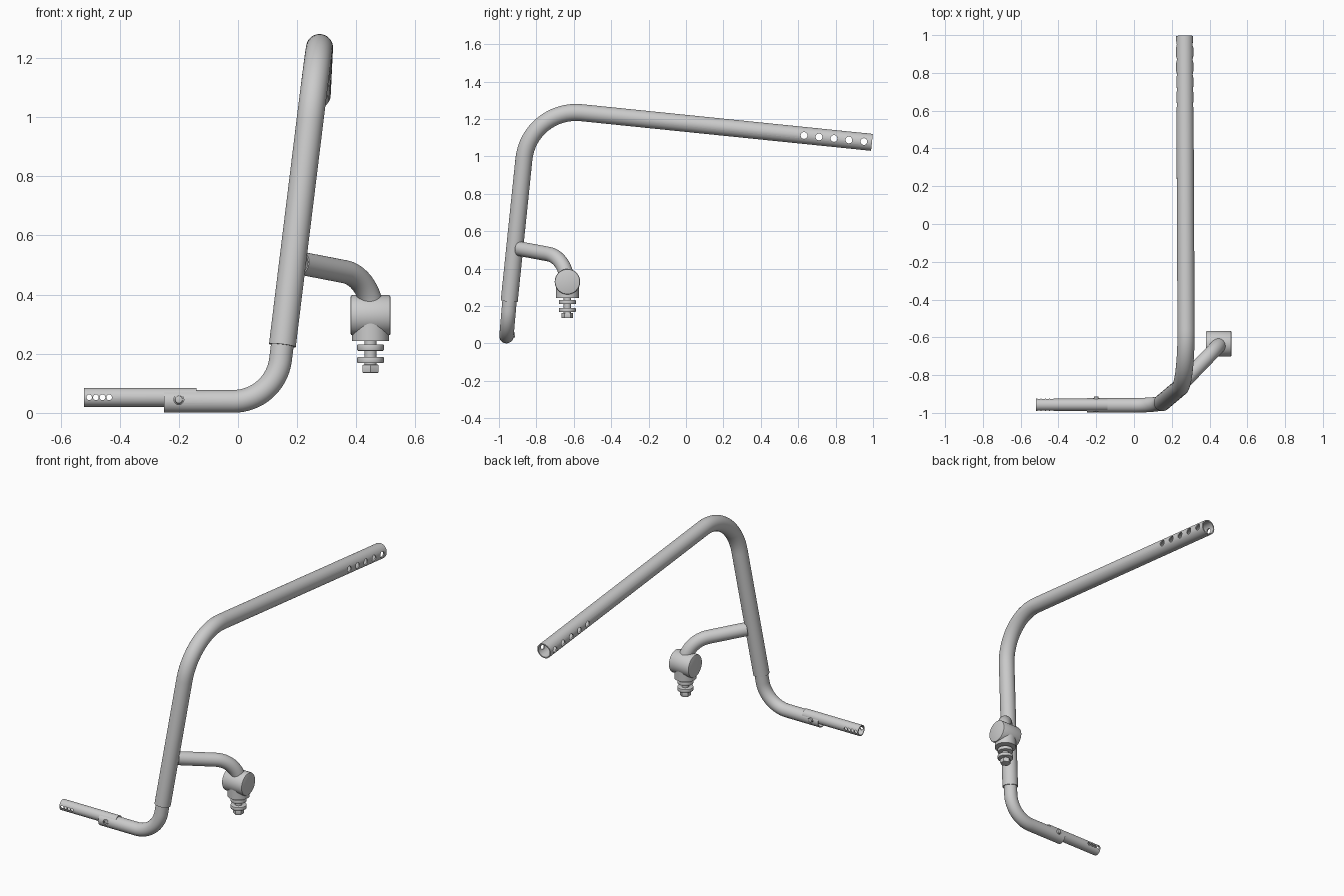
import bpy, bmesh, math
from mathutils import Vector, Matrix

if "Cube" in bpy.data.objects:
    bpy.data.objects.remove(bpy.data.objects["Cube"])

SIDES = 40


def finish(name, bm, angle=35):
    bmesh.ops.recalc_face_normals(bm, faces=bm.faces[:])
    me = bpy.data.meshes.new(name)
    bm.to_mesh(me)
    bm.free()
    ob = bpy.data.objects.new(name, me)
    bpy.context.collection.objects.link(ob)
    smooth(ob, angle)
    return ob


def smooth(ob, angle=35):
    bpy.ops.object.select_all(action='DESELECT')
    ob.select_set(True)
    bpy.context.view_layer.objects.active = ob
    bpy.ops.object.shade_smooth_by_angle(angle=math.radians(angle))


def bent_path(a, corner, b, tangent, steps=16):
    """Two straight runs joined by a circular bend."""
    a, c, b = Vector(a), Vector(corner), Vector(b)
    u, v = (a - c).normalized(), (b - c).normalized()
    half = u.angle(v) / 2
    radius = tangent * math.tan(half)
    centre = c + (u + v).normalized() * (tangent / math.cos(half))
    turn = math.pi - 2 * half
    axis = (-u).cross(v).normalized()
    start = c + u * tangent - centre
    arc = [centre + Matrix.Rotation(turn * i / steps, 3, axis) @ start
           for i in range(steps + 1)]
    return [a] + arc + [b]


def tube(name, path, radius, wall):
    """Sweep a hollow ring along a path, with open pipe ends."""
    pts = [Vector(p) for p in path]
    bm = bmesh.new()
    side = None
    rings = []
    for i, p in enumerate(pts):
        d1 = (pts[i] - pts[i - 1]).normalized() if i else None
        d2 = (pts[i + 1] - pts[i]).normalized() if i < len(pts) - 1 else None
        t = ((d1 or d2) + (d2 or d1)).normalized()
        if side is None:
            side = t.orthogonal()
        side = (side - t * side.dot(t)).normalized()
        up = t.cross(side)
        pair = []
        for r in (radius, radius - wall):
            pair.append([bm.verts.new(p + r * (math.cos(a) * side + math.sin(a) * up))
                         for a in (2 * math.pi * k / SIDES for k in range(SIDES))])
        rings.append(pair)

    def bridge(r1, r2):
        for k in range(SIDES):
            n = (k + 1) % SIDES
            bm.faces.new((r1[k], r1[n], r2[n], r2[k]))
    for p, q in zip(rings, rings[1:]):
        bridge(p[0], q[0])
        bridge(p[1], q[1])
    for end in (rings[0], rings[-1]):
        bridge(end[0], end[1])
    return finish(name, bm)


def cylinder(name, centre, radius, length, axis='Z', sides=SIDES, bevel=0):
    rot = {'X': Matrix.Rotation(math.pi / 2, 4, 'Y'),
           'Y': Matrix.Rotation(math.pi / 2, 4, 'X'), 'Z': Matrix()}[axis]
    bm = bmesh.new()
    bmesh.ops.create_cone(bm, cap_ends=True, segments=sides, radius1=radius,
                          radius2=radius, depth=length,
                          matrix=Matrix.Translation(centre) @ rot)
    if bevel:
        rims = [e for e in bm.edges if any(len(f.verts) > 4 for f in e.link_faces)]
        bmesh.ops.bevel(bm, geom=rims, offset=bevel, segments=2, affect='EDGES', profile=0.5)
    return finish(name, bm)


def drill(ob, centres, radius, axis):
    """Cut a row of round holes right through a tube."""
    for c in centres:
        cutter = cylinder("hole_cutter", c, radius, 0.2, axis, 20)
        cutter.hide_render = True
        mod = ob.modifiers.new("hole", 'BOOLEAN')
        mod.operation, mod.solver, mod.object = 'DIFFERENCE', 'EXACT', cutter
        bpy.context.view_layer.objects.active = ob
        bpy.ops.object.modifier_apply(modifier=mod.name)
        bpy.data.objects.remove(cutter)
    smooth(ob)


# Upper frame tube: leaning post, large bend, long arm with adjustment holes
corner = Vector((0.277, -0.838, 1.262))
arm_end = Vector((0.268, 0.994, 1.075))
post_foot = Vector((0.150, -0.945, 0.228))
main_tube = tube("main_tube", bent_path(post_foot, corner, arm_end, 0.28), 0.0455, 0.007)
holes = []
for i in range(5):
    y = 0.631 + 0.080 * i
    holes.append(corner.lerp(arm_end, (y - corner.y) / (arm_end.y - corner.y)))
drill(main_tube, holes, 0.018, 'X')

# Lower bent tube plugged into the post
lower_corner = Vector((0.126, -0.960, 0.039))
inside_post = post_foot + (corner - post_foot).normalized() * 0.10
lower_tube = tube("lower_tube", bent_path((-0.25, -0.96, 0.039), lower_corner,
                                          inside_post, 0.142), 0.0385, 0.006)
drill(lower_tube, [(-0.20, -0.96, 0.045)], 0.017, 'Y')

# Sliding extension with its row of small holes
extension = tube("extension_tube", [(-0.52, -0.957, 0.0525), (-0.14, -0.957, 0.0525)],
                 0.032, 0.006)
drill(extension, [(-0.503 + 0.0225 * i, -0.957, 0.0525) for i in range(4)], 0.0095, 'Y')

# Locking pin through both tubes
cylinder("locking_pin", (-0.20, -0.954, 0.045), 0.013, 0.080, 'Y', 24, 0.003)

# Side branch curving down into the mount
tube("branch_tube", bent_path((0.212, -0.888, 0.506), (0.440, -0.652, 0.462),
                              (0.456, -0.635, 0.335), 0.115), 0.039, 0.006)

# Mount: horizontal barrel, collar, washers, stem and nut
mx, my = 0.448, -0.634
cylinder("mount_barrel", (mx, my, 0.330), 0.068, 0.136, 'X', 48, 0.007)
for name, r, z0, z1, sides, bev in (
        ("mount_collar", 0.062, 0.243, 0.320, 40, 0),
        ("mount_stem", 0.020, 0.140, 0.260, 32, 0),
        ("upper_washer", 0.045, 0.210, 0.232, 40, 0.003),
        ("lower_washer", 0.045, 0.168, 0.189, 40, 0.003),
        ("hex_nut", 0.031, 0.135, 0.163, 6, 0.003)):
    cylinder(name, (mx, my, (z0 + z1) / 2), r, z1 - z0, 'Z', sides, bev)
